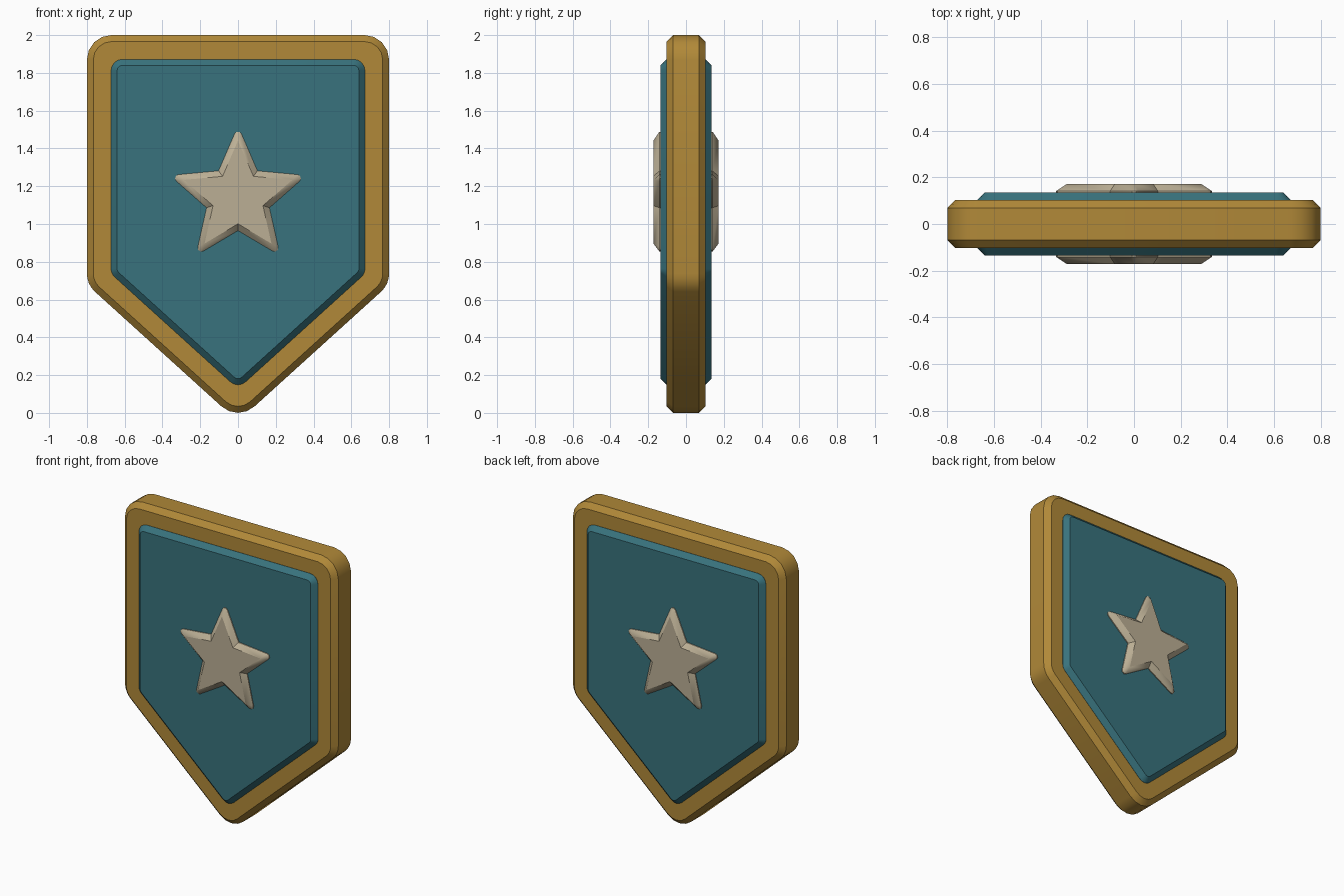
import bpy, bmesh, math
from mathutils import Vector

if "Cube" in bpy.data.objects:
    bpy.data.objects.remove(bpy.data.objects["Cube"])


def material(name, rgb):
    m = bpy.data.materials.new(name)
    m.diffuse_color = (*rgb, 1)
    m.use_nodes = True
    m.node_tree.nodes["Principled BSDF"].inputs["Base Color"].default_value = m.diffuse_color
    return m


def outline(pts, radii, inset, segs):
    """Inset a counter-clockwise polygon and round each corner by its radius."""
    out, n = [], len(pts)
    for i, r in enumerate(radii):
        p = Vector(pts[i])
        d1 = (p - Vector(pts[i - 1])).normalized()
        d2 = (Vector(pts[(i + 1) % n]) - p).normalized()
        n1, n2 = Vector((-d1.y, d1.x)), Vector((-d2.y, d2.x))
        miter = (n1 + n2) / (1 + n1.dot(n2))
        if r is None:                      # sharp corner
            out.append(p + miter * inset)
            continue
        rad = max(r - inset, 0)
        centre = p + miter * (inset + rad)
        a1 = math.atan2(-n1.y, -n1.x)
        turn = math.atan2(d1.cross(d2), d1.dot(d2))
        for k in range(segs + 1):
            a = a1 + turn * k / segs
            out.append(centre + Vector((math.cos(a), math.sin(a))) * rad)
    return out


def plate(name, pts, radii, half, bevel, segs, mat):
    """Solid slab in the xz plane, chamfered on front and back."""
    bm = bmesh.new()
    layers = [(-half, bevel), (-half + bevel, 0), (half - bevel, 0), (half, bevel)]
    rings = [[bm.verts.new((p.x, y, p.y)) for p in outline(pts, radii, d, segs)]
             for y, d in layers]
    n = len(rings[0])
    for a, b in zip(rings, rings[1:]):
        for i in range(n):
            j = (i + 1) % n
            bm.faces.new((a[i], a[j], b[j], b[i]))
    bm.faces.new(rings[0])
    bm.faces.new(rings[-1][::-1])
    bmesh.ops.remove_doubles(bm, verts=bm.verts, dist=1e-5)
    bmesh.ops.recalc_face_normals(bm, faces=bm.faces)
    me = bpy.data.meshes.new(name)
    bm.to_mesh(me)
    bm.free()
    me.materials.append(mat)
    ob = bpy.data.objects.new(name, me)
    bpy.context.collection.objects.link(ob)
    bpy.ops.object.select_all(action='DESELECT')
    ob.select_set(True)
    bpy.context.view_layer.objects.active = ob
    bpy.ops.object.shade_smooth_by_angle(angle=math.radians(30))
    return ob


gold = material("gold", (0.44, 0.25, 0.04))
teal = material("teal", (0.04, 0.17, 0.205))
ivory = material("ivory", (0.50, 0.43, 0.30))

# Gold frame body: pentagon pointing down
shield = [(0, -0.045), (0.8, 0.68), (0.8, 2), (-0.8, 2), (-0.8, 0.68)]
plate("frame", shield, [0.13] * 5, 0.102, 0.034, 4, gold)

# Teal panel standing proud on both sides
inner = [tuple(p) for p in outline(shield, [None] * 5, 0.128, 1)]
plate("panel", inner, [0.06] * 5, 0.135, 0.032, 4, teal)

# Star emblem on both sides, tips slightly rounded
star, radii = [], []
for k in range(10):
    a = math.radians(90 + 36 * k)
    r = 0.175 if k % 2 else 0.38
    star.append((r * math.cos(a), 1.14 + r * math.sin(a)))
    radii.append(None if k % 2 else 0.02)
plate("star", star, radii, 0.172, 0.031, 3, ivory)
